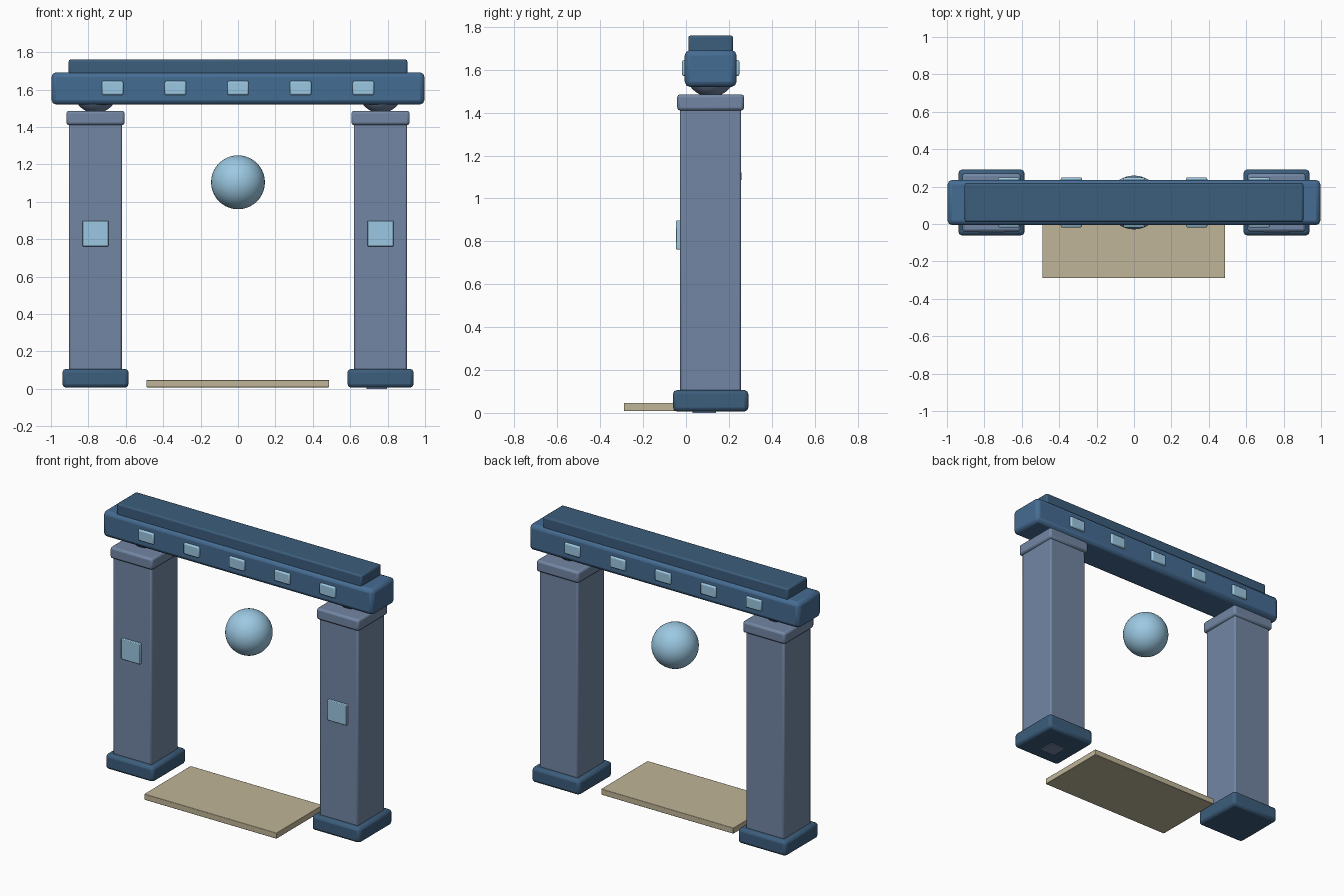
import bpy

if "Cube" in bpy.data.objects:
    bpy.data.objects.remove(bpy.data.objects["Cube"])

CY = 0.115   # depth centre of the gate
PX = 0.762   # pillar offset from the middle


def material(name, rgb):
    m = bpy.data.materials.new(name)
    m.diffuse_color = (*rgb, 1)
    m.use_nodes = True
    m.node_tree.nodes["Principled BSDF"].inputs["Base Color"].default_value = m.diffuse_color
    return m


STONE = material("slate_stone", (0.17, 0.24, 0.37))
BLUE = material("blue_stone", (0.06, 0.15, 0.29))
DARK = material("dark_blue_stone", (0.045, 0.11, 0.20))
GLOW = material("pale_blue", (0.33, 0.58, 0.76))
TAN = material("sand_stone", (0.52, 0.46, 0.31))


def smooth(ob):
    bpy.context.view_layer.objects.active = ob
    bpy.ops.object.shade_smooth_by_angle()


def box(name, x, y, z, mat, bevel=0.0):
    """Box from (min, max) ranges, with an optional rounded edge."""
    ranges = (x, y, z)
    bpy.ops.mesh.primitive_cube_add(size=1, location=[(a + b) / 2 for a, b in ranges])
    ob = bpy.context.object
    ob.name = name
    ob.scale = [b - a for a, b in ranges]
    bpy.ops.object.transform_apply(location=False, rotation=False, scale=True)
    ob.data.materials.append(mat)
    if bevel:
        mod = ob.modifiers.new("Bevel", 'BEVEL')
        mod.width = bevel
        mod.segments = 2
        smooth(ob)
    return ob


def ball(name, loc, r, mat):
    bpy.ops.mesh.primitive_uv_sphere_add(segments=40, ring_count=20, radius=r, location=loc)
    ob = bpy.context.object
    ob.name = name
    ob.data.materials.append(mat)
    smooth(ob)


def around(c, half):
    return (c - half, c + half)


# Two pillars with base, capital, bearing ball and front tile
for side, s in (("left", -1), ("right", 1)):
    x = s * PX
    box(f"{side}_base", around(x, 0.177), around(CY, 0.176), (0.006, 0.107), DARK, 0.02)
    box(f"{side}_pillar", around(x, 0.142), around(CY, 0.142), (0.09, 1.42), STONE, 0.01)
    box(f"{side}_capital", around(x, 0.156), around(CY, 0.156), (1.41, 1.486), STONE, 0.014)
    ball(f"{side}_bearing", (x, CY, 1.592), 0.118, STONE)
    box(f"{side}_tile", around(x, 0.07), (-0.046, 0.0), (0.762, 0.897), GLOW, 0.004)

# Small pad under the right base
box("base_pad", around(PX - 0.02, 0.055), around(CY - 0.03, 0.055), (0.0, 0.03), STONE)

# Lintel and its top course
box("lintel", (-0.997, 0.997), around(CY, 0.121), (1.52, 1.692), BLUE, 0.025)
box("lintel_top", (-0.905, 0.905), around(CY, 0.104), (1.68, 1.76), DARK, 0.01)

# Row of studs showing on both faces of the lintel
for i in range(-2, 3):
    box(f"lintel_stud_{i + 3}", around(i * 0.335, 0.057), around(CY, 0.134),
        (1.571, 1.645), GLOW, 0.008)

# Floating orb and doorstep
ball("orb", (0, CY, 1.104), 0.144, GLOW)
box("doorstep", (-0.49, 0.487), (-0.29, 0.2), (0.008, 0.047), TAN, 0.003)
